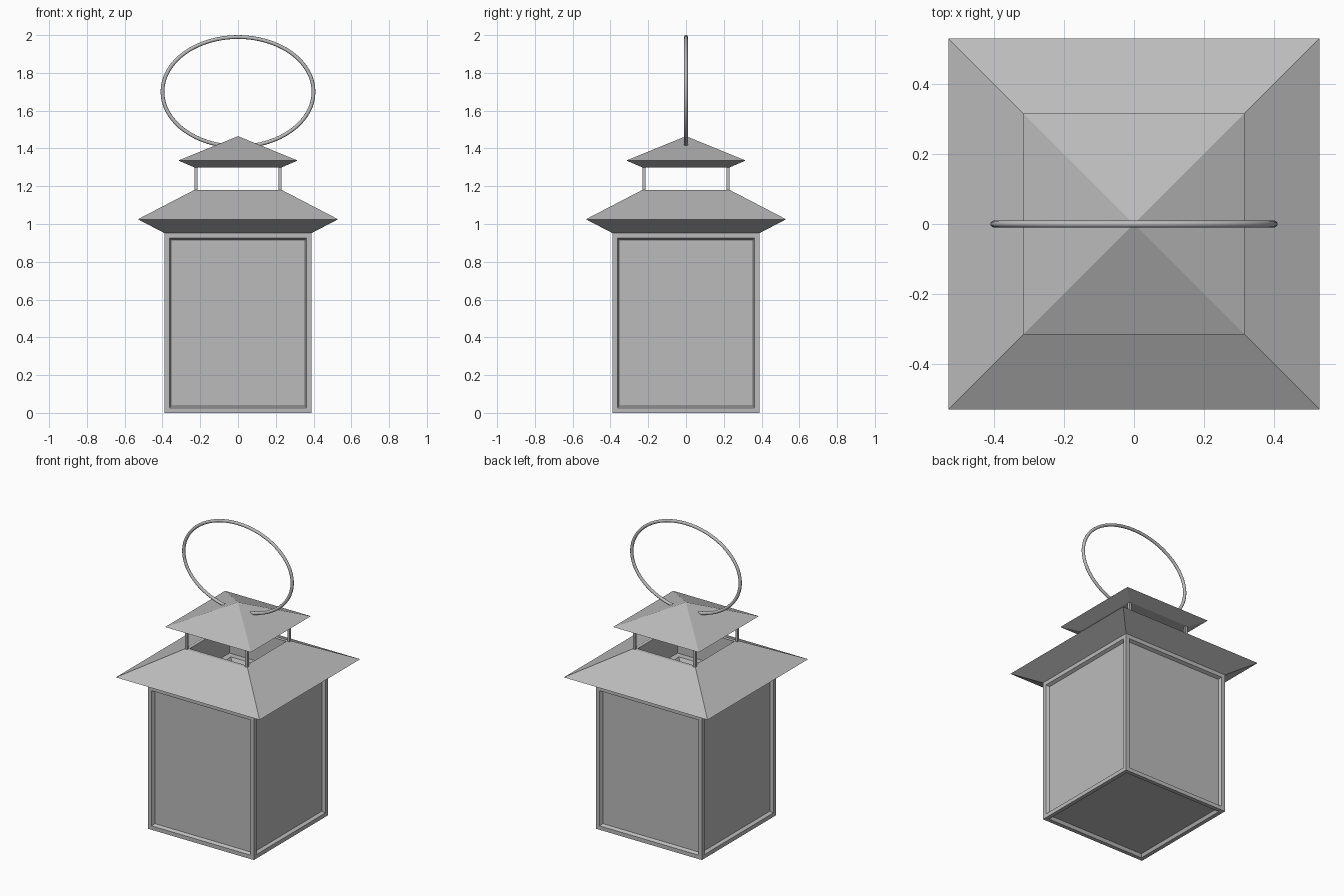
import bpy
import bmesh
from math import sin, cos, pi, radians

cube = bpy.data.objects.get("Cube")
if cube:
    bpy.data.objects.remove(cube, do_unlink=True)

grey = bpy.data.materials.new("plain grey")
grey.use_nodes = True
colour = (0.5, 0.5, 0.5, 1)
grey.diffuse_color = colour
grey.node_tree.nodes["Principled BSDF"].inputs["Base Color"].default_value = colour


def finish(name, bm):
    bmesh.ops.recalc_face_normals(bm, faces=bm.faces)
    mesh = bpy.data.meshes.new(name)
    bm.to_mesh(mesh)
    bm.free()
    mesh.materials.append(grey)
    obj = bpy.data.objects.new(name, mesh)
    bpy.context.collection.objects.link(obj)
    return obj


def square_loft(bm, profile):
    """Stack square rings of (half width, height), closing both ends."""
    rings = []
    for r, z in profile:
        corners = [(0, 0)] if r == 0 else [(-r, -r), (r, -r), (r, r), (-r, r)]
        rings.append([bm.verts.new((x, y, z)) for x, y in corners])
    for a, b in zip(rings, rings[1:]):
        for i in range(4):
            j = (i + 1) % 4
            tip = [b[0]] if len(b) == 1 else [b[j], b[i]]
            bm.faces.new([a[i], a[j]] + tip)
    for ring in (rings[0], rings[-1]):
        if len(ring) == 4:
            bm.faces.new(ring)


# Body: box with a framed, sunken panel on each side and below
bm = bmesh.new()
square_loft(bm, [(0.39, 0), (0.39, 0.952)])
bmesh.ops.recalc_face_normals(bm, faces=bm.faces)
panels = [f for f in bm.faces if f.normal.z < 0.5]
bmesh.ops.inset_individual(bm, faces=panels, thickness=0.037)
bmesh.ops.inset_individual(bm, faces=panels, thickness=0.014, depth=-0.02)
# Top is covered by the roof, which forms the vent floor
bmesh.ops.delete(bm, geom=[f for f in bm.faces if f.normal.z > 0.9 and f.calc_center_median().z > 0.95],
                 context="FACES_ONLY")
finish("lantern_body", bm)

# Roof: flared eaves, with a square vent shaft sunk in the top
bm = bmesh.new()
square_loft(bm, [(0.39, 0.952), (0.53, 1.025), (0.232, 1.18),
                 (0.21, 1.18), (0.21, 0.99), (0.17, 0.99), (0.155, 0.965)])
finish("roof", bm)

# Cap: small pyramid with bevelled eaves
bm = bmesh.new()
square_loft(bm, [(0.232, 1.3), (0.316, 1.336), (0, 1.465)])
finish("vent_cap", bm)

# Four thin corner posts carrying the cap
for sx, side in ((-1, "right"), (1, "left")):
    for sy, end in ((-1, "front"), (1, "back")):
        bm = bmesh.new()
        square_loft(bm, [(0.008, 1.17), (0.008, 1.31)])
        bmesh.ops.translate(bm, verts=bm.verts, vec=(sx * 0.222, sy * 0.222, 0))
        finish(f"vent_post_{end}_{side}", bm)

# Handle: thin oval ring through the cap
bm = bmesh.new()
steps, sides, tube = 64, 12, 0.01
rings = []
for i in range(steps):
    a = 2 * pi * i / steps
    nx, nz = 0.29 * cos(a), 0.4 * sin(a)
    length = (nx * nx + nz * nz) ** 0.5
    ring = []
    for k in range(sides):
        t = 2 * pi * k / sides
        out = tube * cos(t) / length
        ring.append(bm.verts.new((0.4 * cos(a) + out * nx, tube * sin(t),
                                  1.7 + 0.29 * sin(a) + out * nz)))
    rings.append(ring)
for i in range(steps):
    a, b = rings[i], rings[(i + 1) % steps]
    for k in range(sides):
        m = (k + 1) % sides
        bm.faces.new((a[k], a[m], b[m], b[k]))
handle = finish("handle_ring", bm)
bpy.context.view_layer.objects.active = handle
handle.select_set(True)
bpy.ops.object.shade_smooth_by_angle(angle=radians(40))
